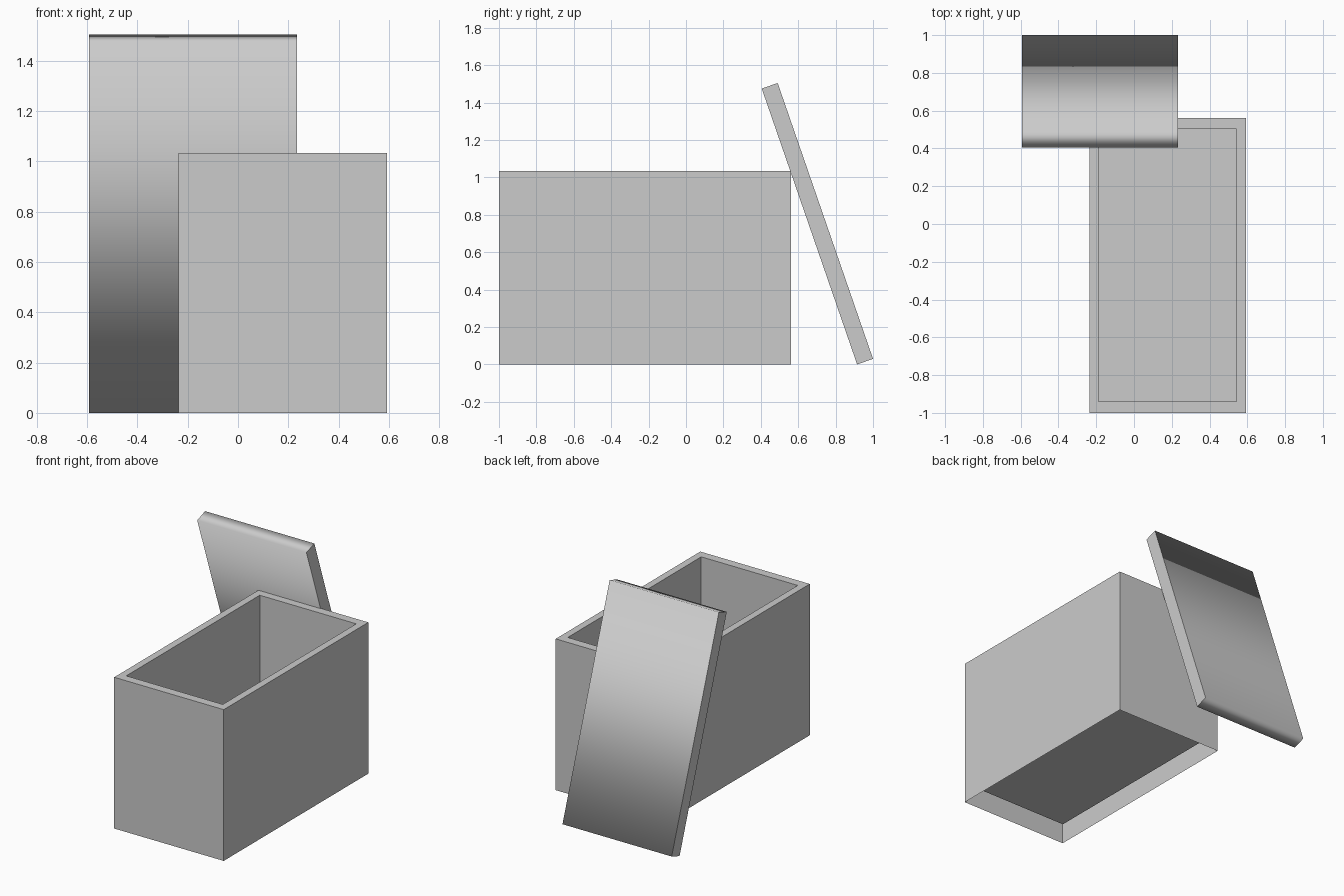
import bpy
import bmesh
from mathutils import Vector

cube = bpy.data.objects.get("Cube")
if cube:
    bpy.data.objects.remove(cube, do_unlink=True)

# Plain grey stone
stone = bpy.data.materials.new("grey stone")
stone.use_nodes = True
colour = (0.6, 0.6, 0.6, 1)
stone.diffuse_color = colour
stone.node_tree.nodes["Principled BSDF"].inputs["Base Color"].default_value = colour


def finish(bm, name):
    mesh = bpy.data.meshes.new(name)
    bm.to_mesh(mesh)
    bm.free()
    mesh.materials.append(stone)
    obj = bpy.data.objects.new(name, mesh)
    bpy.context.collection.objects.link(obj)
    return obj


def ring(bm, centre, half_x, half_y, z):
    signs = ((-1, -1), (1, -1), (1, 1), (-1, 1))
    return [bm.verts.new((centre.x + sx * half_x, centre.y + sy * half_y, z))
            for sx, sy in signs]


def bridge(bm, a, b):
    for i in range(len(a)):
        j = (i + 1) % len(a)
        bm.faces.new((a[i], a[j], b[j], b[i]))


# Hollow chest: outer walls, rim, inner walls and floor, open underneath
height, floor = 1.034, 0.097
middle = Vector((0.178, -0.219))
outer = Vector((0.414, 0.781))
inner = Vector((0.365, 0.721))
bm = bmesh.new()
rings = [ring(bm, middle, size.x, size.y, z) for size, z in
         ((outer, 0), (outer, height), (inner, height), (inner, floor))]
for low, high in zip(rings, rings[1:]):
    bridge(bm, low, high)
bm.faces.new(rings[-1])
finish(bm, "chest_body")

# Lid: slab leaning against the back, rounded shading along its length only
left, right = -0.592, 0.234
profile = ((0.405, 1.475), (0.915, 0), (1, 0.03), (0.49, 1.505))
bm = bmesh.new()
ends = [[bm.verts.new((x, y, z)) for y, z in profile] for x in (left, right)]
bridge(bm, *ends)
caps = [bm.faces.new(end) for end in ends]
bmesh.ops.recalc_face_normals(bm, faces=bm.faces)
for face in bm.faces:
    face.smooth = face not in caps
for cap in caps:
    for edge in cap.edges:
        edge.smooth = False
finish(bm, "leaning_lid")
